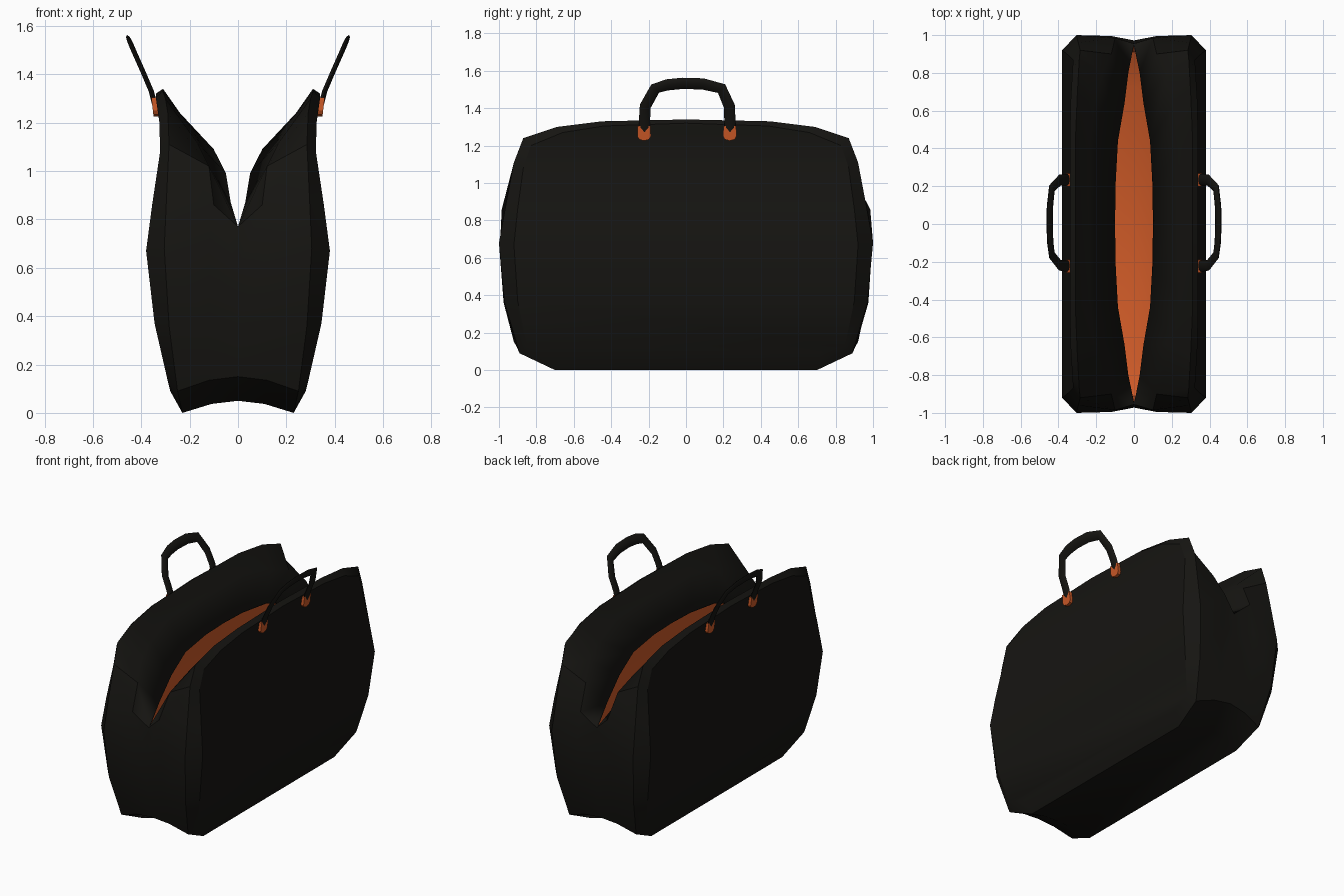
import bpy, bmesh, math
from mathutils import Vector

if "Cube" in bpy.data.objects:
    bpy.data.objects.remove(bpy.data.objects["Cube"])


def material(name, rgb):
    m = bpy.data.materials.new(name)
    m.diffuse_color = (*rgb, 1)
    m.use_nodes = True
    m.node_tree.nodes["Principled BSDF"].inputs["Base Color"].default_value = m.diffuse_color
    return m


BLACK = material("black_fabric", (0.008, 0.0075, 0.006))
ORANGE = material("orange_leather", (0.6, 0.1, 0.02))


def finish(name, bm, mats, angle=32):
    me = bpy.data.meshes.new(name)
    bm.to_mesh(me)
    bm.free()
    ob = bpy.data.objects.new(name, me)
    bpy.context.collection.objects.link(ob)
    for m in mats:
        me.materials.append(m)
    bpy.ops.object.select_all(action='DESELECT')
    ob.select_set(True)
    bpy.context.view_layer.objects.active = ob
    bpy.ops.object.shade_smooth_by_angle(angle=math.radians(angle))
    mod = ob.modifiers.new("mirror", 'MIRROR')
    mod.use_clip = True
    mod.merge_threshold = 0.002
    return ob


# Bag shell: four loops from the panel edge to the centre fold and opening,
# each listed from the bottom corner up one end to the top middle (x, y, z)
panel_edge = [(.28, .72, .09), (.29, .85, .13), (.345, .90, .37), (.38, .92, .67),
              (.355, .90, .86), (.322, .87, 1.08), (.325, .83, 1.20),
              (.335, .66, 1.27), (.34, .44, 1.305), (.34, 0, 1.32)]
outer_seam = [(.23, .70, 0), (.25, .89, .09), (.285, .97, .36), (.305, 1.0, .68),
              (.295, .96, .90), (.285, .92, 1.11), (.29, .87, 1.24),
              (.30, .69, 1.30), (.31, .45, 1.33), (.31, 0, 1.34)]
gusset_mid = [(.11, .72, .037), (.12, .91, .135), (.12, .975, .36), (.12, .995, .66),
              (.10, .985, .86), (.12, .90, 1.02), (.17, .79, 1.12),
              (.21, .63, 1.18), (.235, .40, 1.23), (.24, 0, 1.24)]
centre_edge = [(0, .73, .05), (0, .92, .15), (0, .965, .36), (0, .972, .60),
               (0, .955, .77), (.03, .80, .87), (.05, .64, .99),
               (.085, .44, 1.06), (.098, .20, 1.085), (.10, 0, 1.09)]

bm = bmesh.new()
rings = []
for loop in (panel_edge, outer_seam, gusset_mid, centre_edge):
    full = loop + [(x, -y, z) for x, y, z in reversed(loop[:-1])]
    rings.append([bm.verts.new(p) for p in full])
n = len(rings[0])
for a, b in zip(rings, rings[1:]):
    for i in range(n):
        j = (i + 1) % n
        bm.faces.new((a[i], b[i], b[j], a[j]))
# Side panel filled in rows
p = rings[0]
for i in range(8):
    bm.faces.new((p[i], p[i + 1], p[n - 2 - i], p[n - 1 - i]))
top_face = bm.faces.new((p[8], p[9], p[10]))
bmesh.ops.recalc_face_normals(bm, faces=bm.faces)
bm.normal_update()
if top_face.normal.x < 0:
    bmesh.ops.reverse_faces(bm, faces=bm.faces)
shell = finish("bag_shell", bm, (BLACK, ORANGE))
# Orange lining on the inside
lining = shell.modifiers.new("lining", 'SOLIDIFY')
lining.thickness = 0.012
lining.offset = -1
lining.material_offset = 1
lining.material_offset_rim = 0


# Carry handles: flattened tube swept along an arch that leans outwards
path = [(-.222, 1.25), (-.222, 1.33), (-.218, 1.41), (-.165, 1.505), (-.10, 1.525),
        (-.02, 1.533), (.09, 1.53), (.19, 1.505), (.232, 1.41), (.235, 1.33), (.235, 1.25)]
lean = [(1.25, .338), (1.31, .350), (1.40, .388), (1.47, .42), (1.57, .462)]


def lean_x(z):
    for (z0, x0), (z1, x1) in zip(lean, lean[1:]):
        if z <= z1:
            break
    return x0 + (x1 - x0) * (z - z0) / (z1 - z0)


bm = bmesh.new()
sections = []
for i, (y, z) in enumerate(path):
    a, b = Vector(path[max(i - 1, 0)]), Vector(path[min(i + 1, len(path) - 1)])
    t = (b - a).normalized()
    side = Vector((-t.y, t.x))
    ring = []
    for k in range(8):
        ang = k * math.tau / 8
        q = Vector((y, z)) + side * 0.03 * math.cos(ang)
        ring.append(bm.verts.new((lean_x(q.y) + 0.011 * math.sin(ang), q.x, q.y)))
    sections.append(ring)
for a, b in zip(sections, sections[1:]):
    for k in range(8):
        bm.faces.new((a[k], a[(k + 1) % 8], b[(k + 1) % 8], b[k]))
bm.faces.new(sections[0])
bm.faces.new(sections[-1])
bmesh.ops.recalc_face_normals(bm, faces=bm.faces)
finish("carry_handles", bm, (BLACK,), 50)

# Orange tabs holding the handle ends
tab = [(-.034, 1.305), (-.036, 1.25), (-.026, 1.233), (0, 1.226),
       (.026, 1.233), (.036, 1.25), (.034, 1.305)]
bm = bmesh.new()
for cy in (-.224, .234):
    back = [bm.verts.new((.322, cy + y, z)) for y, z in tab]
    front = [bm.verts.new((.352 + (z - 1.25) * .12, cy + y, z)) for y, z in tab]
    bm.faces.new(back)
    bm.faces.new(front)
    for k in range(len(tab)):
        j = (k + 1) % len(tab)
        bm.faces.new((back[k], back[j], front[j], front[k]))
bmesh.ops.recalc_face_normals(bm, faces=bm.faces)
finish("handle_tabs", bm, (ORANGE,))
